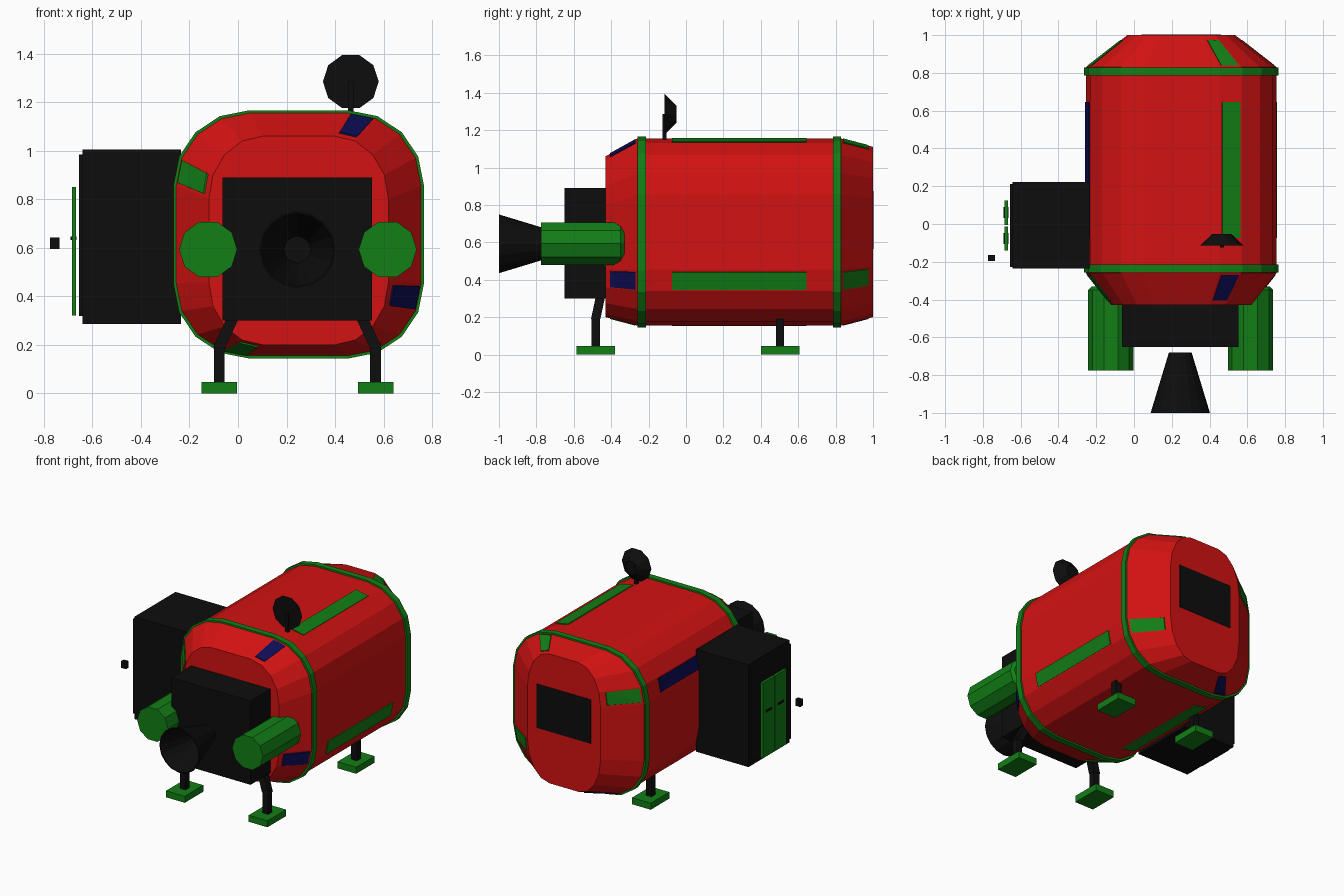
import bpy, bmesh, math
from mathutils import Vector

if "Cube" in bpy.data.objects:
    bpy.data.objects.remove(bpy.data.objects["Cube"])


def material(name, rgb):
    m = bpy.data.materials.new(name)
    m.diffuse_color = (*rgb, 1)
    m.use_nodes = True
    m.node_tree.nodes["Principled BSDF"].inputs["Base Color"].default_value = m.diffuse_color
    return m


RED = material("red", (0.65, 0.006, 0.006))
GREEN = material("green", (0.006, 0.21, 0.008))
BLUE = material("blue", (0.004, 0.004, 0.09))
BLACK = material("black", (0.004, 0.004, 0.004))


def finish(name, bm, mat):
    bmesh.ops.recalc_face_normals(bm, faces=bm.faces)
    me = bpy.data.meshes.new(name)
    bm.to_mesh(me)
    bm.free()
    me.materials.append(mat)
    ob = bpy.data.objects.new(name, me)
    bpy.context.collection.objects.link(ob)
    return ob


def box(name, x, y, z, mat):
    bm = bmesh.new()
    bmesh.ops.create_cube(bm, size=1)
    for v in bm.verts:
        v.co = [(a[0] + a[1]) / 2 + c * (a[1] - a[0]) for a, c in zip((x, y, z), v.co)]
    return finish(name, bm, mat)


def loft(name, rings, mat, caps=True, closed=False):
    bm = bmesh.new()
    loops = [[bm.verts.new(p) for p in r] for r in rings]
    n = len(loops[0])
    pairs = list(zip(loops, loops[1:]))
    if closed:
        pairs.append((loops[-1], loops[0]))
    for a, b in pairs:
        for i in range(n):
            j = (i + 1) % n
            bm.faces.new((a[i], a[j], b[j], b[i]))
    if caps and not closed:
        bm.faces.new(loops[0])
        bm.faces.new(loops[-1])
    return finish(name, bm, mat)


def lathe(name, cx, cz, profile, n, mat, **kw):
    """Revolve (radius, y) points around an axis along y."""
    rings = [[(cx + r * math.cos(2 * math.pi * i / n), y, cz + r * math.sin(2 * math.pi * i / n))
              for i in range(n)] for r, y in profile]
    return loft(name, rings, mat, **kw)


def strut(name, a, b, w, mat):
    a, b = Vector(a), Vector(b)
    rings = [[(p.x + w * sx, p.y + w * sy, p.z) for sx, sy in ((-1, -1), (1, -1), (1, 1), (-1, 1))]
             for p in (a, b)]
    return loft(name, rings, mat)


# Hull stations: y, half width, half height, centre z
STATIONS = [(-0.43, 0.37, 0.43, 0.63), (-0.26, 0.505, 0.5, 0.655),
            (0.83, 0.505, 0.5, 0.655), (1.0, 0.285, 0.455, 0.655)]


def section(y, grow=0.0):
    """Rounded-rectangle hull section at y, clockwise from the top right corner."""
    for a, b in zip(STATIONS, STATIONS[1:]):
        if y <= b[0]:
            break
    t = (y - a[0]) / (b[0] - a[0])
    hx, hz, cz = (a[k] + (b[k] - a[k]) * t for k in (1, 2, 3))
    hx, hz = hx + grow, hz + grow
    pts = []
    for c, (sx, sz) in enumerate(((1, 1), (1, -1), (-1, -1), (-1, 1))):
        for k in range(5):
            ang = math.radians(90 - 90 * c - 22.5 * k)
            pts.append(Vector((0.25 + hx * (sx * 0.4 + 0.6 * math.cos(ang)), y,
                               cz + hz * (sz * 0.4 + 0.6 * math.sin(ang)))))
    return pts


# Hull and its two raised bands
loft("hull", [section(s[0]) for s in STATIONS], RED)
for name, y0, y1 in (("front_band", -0.258, -0.215), ("rear_band", 0.785, 0.828)):
    loft(name, [section(y0, -0.01), section(y0, 0.011), section(y1, 0.011), section(y1, -0.01)],
         GREEN, closed=True)


# Plates on the first facet of each rounded corner
def plate(name, corner, y0, y1, mat):
    bm = bmesh.new()
    for y in (y0, y1):
        for grow in (0.0, 0.006):
            s = section(y, grow)
            a, b = s[5 * corner], s[5 * corner + 1]
            for t in (0.12, 0.93):
                bm.verts.new(a.lerp(b, t))
    bmesh.ops.convex_hull(bm, input=bm.verts)
    bmesh.ops.dissolve_limit(bm, angle_limit=0.01, verts=bm.verts, edges=bm.edges)
    finish(name, bm, mat)


for part, y0, y1, mats in (("front", -0.405, -0.27, (BLUE, BLUE, GREEN, GREEN)),
                           ("side", -0.075, 0.645, (GREEN, GREEN, GREEN, BLUE)),
                           ("rear", 0.84, 0.975, (GREEN, GREEN, BLUE, GREEN))):
    for c, m in enumerate(mats):
        plate(f"{part}_plate_{c}", c, y0, y1, m)

# Rear window
box("rear_window", (0.04, 0.46), (0.98, 1.003), (0.565, 0.875), BLACK)

# Engine block, hollow nozzle and side tanks
box("engine_block", (-0.063, 0.553), (-0.65, -0.42), (0.3, 0.89), BLACK)
lathe("nozzle", 0.245, 0.592, [(0.06, -0.68), (0.157, -1.0), (0.15, -1.0), (0.055, -0.69)], 16, BLACK)
for side, x in (("left", -0.123), ("right", 0.617)):
    lathe(side + "_tank", x, 0.593, [(0.12, -0.775), (0.12, -0.35), (0.1, -0.33)], 10, GREEN)

# Side locker with double doors
box("locker", (-0.642, -0.235), (-0.235, 0.222), (0.285, 1.005), BLACK)
box("locker_face", (-0.656, -0.64), (-0.228, 0.213), (0.318, 0.985), BLACK)
for name, y0, y1 in (("front_door", -0.14, -0.012), ("rear_door", -0.004, 0.124)):
    box(name, (-0.685, -0.667), (y0, y1), (0.32, 0.85), GREEN)
    box(name + "_handle", (-0.69, -0.665), (y0 + 0.035, y1 - 0.035), (0.632, 0.646), BLACK)
box("floating_beacon", (-0.774, -0.736), (-0.195, -0.165), (0.595, 0.642), BLACK)

# Dish antenna on its mast
lathe("dish", 0.465, 1.285, [(0.115, -0.115), (0.05, -0.052), (0.045, -0.06), (0.11, -0.115)], 10, BLACK)
box("dish_mast", (0.454, 0.476), (-0.125, -0.103), (1.12, 1.285), BLACK)

# Landing legs
for side, x, lean in (("left", -0.077, 1), ("right", 0.567, -1)):
    for end, y, top in (("front", -0.483, 0.21), ("rear", 0.503, 0.19)):
        name = f"{end}_{side}"
        box(name + "_foot", (x - 0.073, x + 0.073), (y - 0.103, y + 0.103), (0, 0.046), GREEN)
        strut(name + "_leg", (x, y, 0.04), (x, y, top), 0.022, BLACK)
    strut(f"front_{side}_brace", (x, -0.483, 0.19), (x + lean * 0.06, -0.455, 0.32), 0.025, BLACK)
